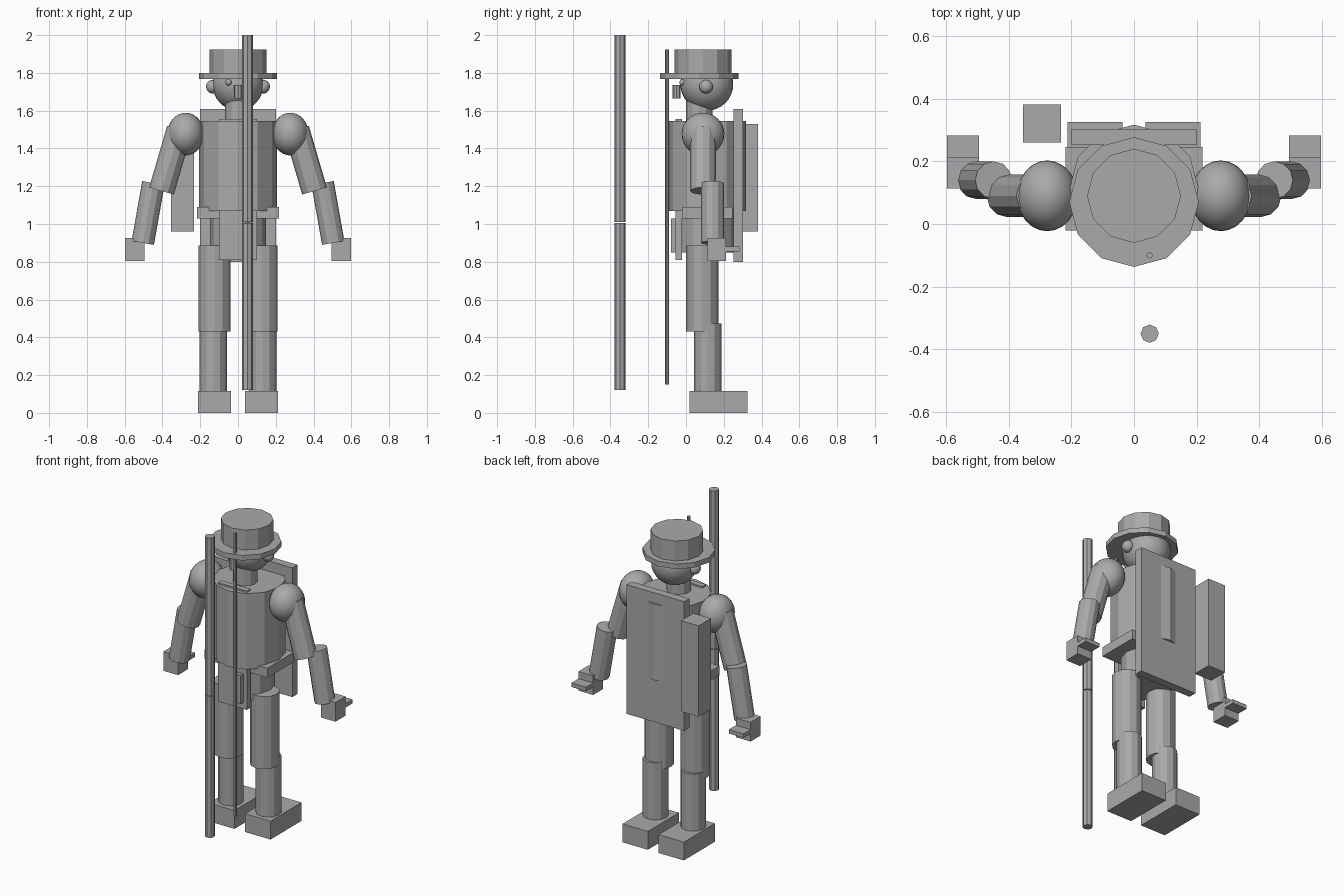
import bpy
import bmesh
from math import pi
from mathutils import Matrix, Vector

cube = bpy.data.objects.get("Cube")
if cube:
    bpy.data.objects.remove(cube, do_unlink=True)

GREY = (0.4, 0.4, 0.4, 1)
mat = bpy.data.materials.new("plain_grey")
mat.use_nodes = True
mat.diffuse_color = GREY
mat.node_tree.nodes["Principled BSDF"].inputs["Base Color"].default_value = GREY


def finish(name, bm, smooth=False):
    mesh = bpy.data.meshes.new(name)
    for face in bm.faces:
        face.smooth = smooth
    bm.to_mesh(mesh)
    bm.free()
    mesh.materials.append(mat)
    obj = bpy.data.objects.new(name, mesh)
    bpy.context.collection.objects.link(obj)
    return obj


def box(name, x, y, z):
    """Box from its (min, max) range on each axis."""
    bm = bmesh.new()
    bmesh.ops.create_cube(bm, size=1)
    spans = (x, y, z)
    bmesh.ops.scale(bm, verts=bm.verts, vec=[abs(b - a) for a, b in spans])
    bmesh.ops.translate(bm, verts=bm.verts, vec=[(a + b) / 2 for a, b in spans])
    return finish(name, bm)


def rod(name, start, end, radius, sides=12):
    """Flat-sided cylinder between two points."""
    start, end = Vector(start), Vector(end)
    axis = end - start
    turn = Vector((0, 0, 1)).rotation_difference(axis).to_matrix().to_4x4()
    place = Matrix.Translation((start + end) / 2) @ turn
    bm = bmesh.new()
    bmesh.ops.create_cone(bm, cap_ends=True, segments=sides, radius1=radius,
                          radius2=radius, depth=axis.length, matrix=place)
    return finish(name, bm)


def ball(name, centre, radii):
    bm = bmesh.new()
    place = Matrix.Translation(centre) @ Matrix.Diagonal((*radii, 1))
    bmesh.ops.create_uvsphere(bm, u_segments=24, v_segments=16, radius=1, matrix=place)
    return finish(name, bm, smooth=True)


# Head and hat
ball("head", (0, 0.11, 1.74), (0.135, 0.14, 0.14))
rod("neck", (0, 0.07, 1.53), (0, 0.07, 1.7), 0.07)
rod("nose", (0, -0.05, 1.665), (0, -0.05, 1.735), 0.021, 8)
rod("hat_brim", (0, 0.07, 1.768), (0, 0.07, 1.8), 0.207)
rod("hat_crown", (0, 0.09, 1.79), (0, 0.09, 1.925), 0.15)

# Body and clothing
rod("torso", (0, 0.11, 1.07), (0, 0.11, 1.545), 0.207)
rod("pelvis", (0, 0.11, 0.85), (0, 0.11, 1.08), 0.147)
box("belt", (-0.218, 0.218), (-0.02, 0.245), (1.03, 1.09))
box("tabard", (-0.1, 0.1), (-0.055, -0.02), (0.81, 1.555))
box("front_strap", (0.025, 0.075), (-0.08, -0.055), (0.85, 1.03))

# Gear on the back
box("back_panel", (-0.2, 0.2), (0.252, 0.303), (0.8, 1.61))
box("quiver", (-0.355, -0.233), (0.26, 0.382), (0.96, 1.53))

# Staff and thin rod in front
rod("staff_lower", (0.05, -0.35, 0.12), (0.05, -0.35, 1.005), 0.029, 8)
rod("staff_upper", (0.05, -0.35, 1.01), (0.05, -0.35, 2), 0.029, 8)
rod("thin_rod", (0.05, -0.1, 0.15), (0.05, -0.1, 1.925), 0.01, 8)

# Paired parts
for side, s in (("left", 1), ("right", -1)):
    ball(side + "_ear", (s * 0.135, 0.106, 1.727), (0.034, 0.036, 0.036))
    ball(side + "_eye", (s * 0.05, -0.018, 1.75), (0.017, 0.017, 0.017))
    ball(side + "_shoulder", (s * 0.277, 0.09, 1.476), (0.097, 0.113, 0.113))
    rod(side + "_upper_arm", (s * 0.31, 0.09, 1.5), (s * 0.405, 0.09, 1.175), 0.068)
    rod(side + "_forearm", (s * 0.448, 0.14, 1.217), (s * 0.504, 0.14, 0.9), 0.06)
    box(side + "_hand", (s * 0.495, s * 0.597), (0.113, 0.213), (0.805, 0.925))
    for i in range(4):
        x = 0.495 + i * 0.0255
        box(f"{side}_finger_{i + 1}", (s * x, s * (x + 0.0255)), (0.213, 0.283), (0.855, 0.88))
    rod(side + "_thigh", (s * 0.125, 0.086, 0.43), (s * 0.125, 0.086, 0.885), 0.085)
    rod(side + "_shin", (s * 0.131, 0.115, 0.11), (s * 0.131, 0.115, 0.472), 0.073)
    box(side + "_foot", (s * 0.037, s * 0.213), (0.018, 0.325), (0, 0.115))
